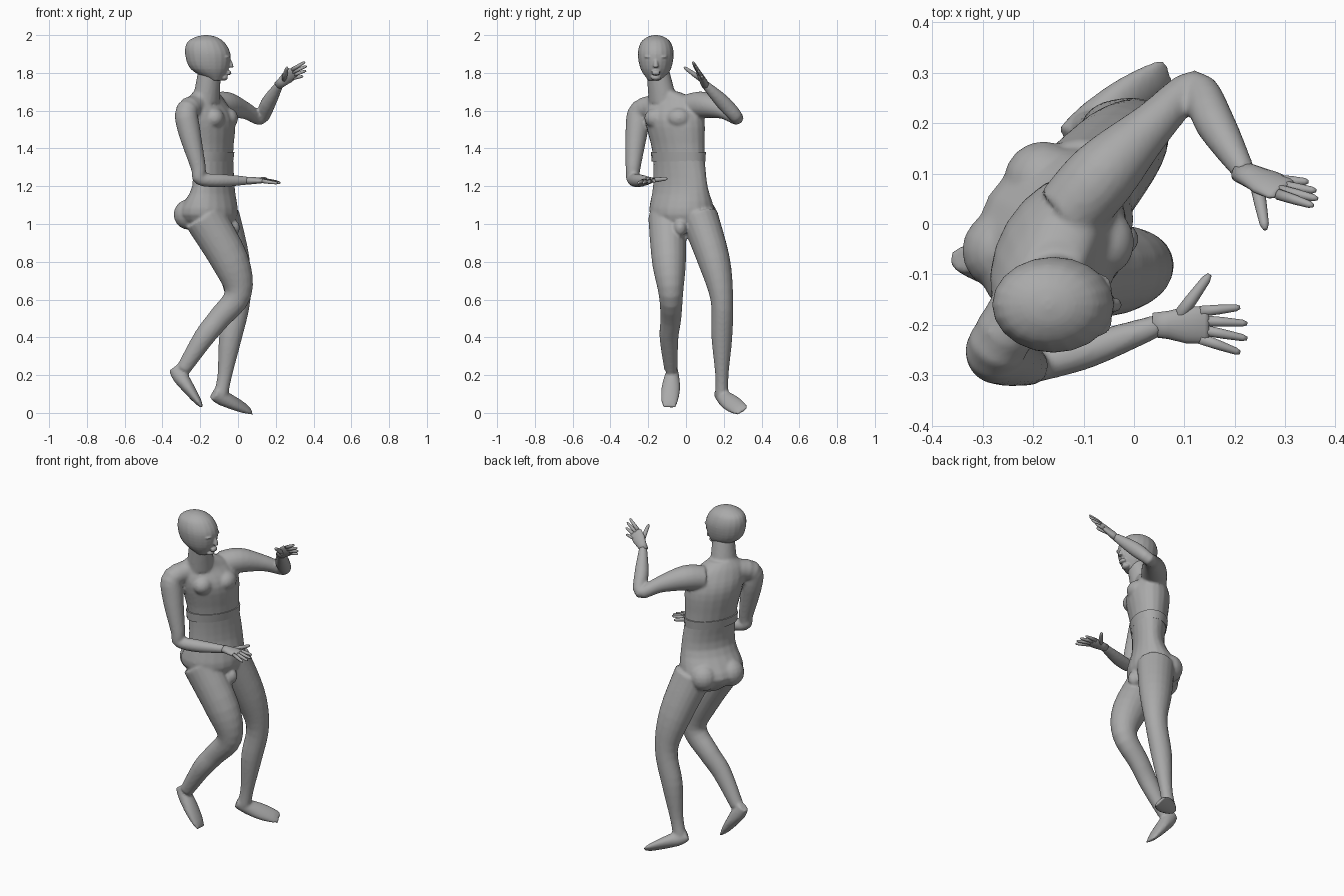
import bpy, bmesh, math
from mathutils import Vector, Matrix

cube = bpy.data.objects.get("Cube")
if cube:
    bpy.data.objects.remove(cube, do_unlink=True)

grey = bpy.data.materials.new("plain grey")
grey.use_nodes = True
grey.diffuse_color = (0.4, 0.4, 0.4, 1)
grey.node_tree.nodes["Principled BSDF"].inputs["Base Color"].default_value = grey.diffuse_color

SIDES = 20
STEPS = 4
X, Y, Z = Matrix.Identity(3)
TURN = Matrix.Rotation(math.radians(-31), 3, "Z")   # trunk is turned to its right
AHEAD, ACROSS = TURN @ X, TURN @ Y


def flow(rows):
    """Fill in rows between the given ones along a smooth spline."""
    keys = [Vector(row) for row in rows]
    keys = [keys[0], *keys, keys[-1]]
    filled = []
    for before, start, end, after in zip(keys, keys[1:], keys[2:], keys[3:]):
        leave, arrive = (end - before) / 2, (after - start) / 2
        for step in range(STEPS):
            t = step / STEPS
            blend = t * t * (3 - 2 * t)
            filled.append(start.lerp(end, blend)
                          + leave * t * (1 - t) ** 2 - arrive * t * t * (1 - t))
    return filled + [keys[-1]]


def skin(bm, rings):
    """Bridge a list of (centre, axis, other axis) ellipses into a closed tube."""
    angles = [math.tau * i / SIDES for i in range(SIDES)]
    loops = [[bm.verts.new(centre + u * math.cos(t) + v * math.sin(t)) for t in angles]
             for centre, u, v in rings]
    faces = [bm.faces.new(loops[0]), bm.faces.new(loops[-1])]
    for low, high in zip(loops, loops[1:]):
        for i in range(SIDES):
            faces.append(bm.faces.new((low[i - 1], low[i], high[i], high[i - 1])))
    bmesh.ops.recalc_face_normals(bm, faces=faces)


def stack(bm, rows, across=ACROSS, ahead=AHEAD):
    """Level rings: x, y, z, half width, half depth."""
    skin(bm, [(Vector(row[:3]), across * row[3], ahead * row[4]) for row in flow(rows)])


def sweep(bm, path, widths, depths, side):
    """Rings square to a path, with the width lying along the side direction."""
    rings = []
    last = len(path) - 1
    for i, centre in enumerate(path):
        along = (path[min(i + 1, last)] - path[max(i - 1, 0)]).normalized()
        u = (side - along * side.dot(along)).normalized()
        rings.append((centre, u * widths[i], along.cross(u) * depths[i]))
    skin(bm, rings)


def limb(bm, rows, side=Y, depth=1.0):
    """Smooth limb through joints: x, y, z, radius."""
    rows = flow(rows)
    radii = [row[3] for row in rows]
    sweep(bm, [Vector(row[:3]) for row in rows], radii, [r * depth for r in radii], side)


def foot(bm, heel, toe, side):
    """Foot from heel to toe: widest at the ball, thinning forward."""
    heel, toe = Vector(heel), Vector(toe)
    steps = [i / 8 for i in range(9)]
    widths = [.025 + .025 * math.sin(math.pi * f * .85) for f in steps]
    depths = [.006 + .042 * (1 - f) ** .6 * min(1, .6 + 2 * f) for f in steps]
    sweep(bm, [heel.lerp(toe, f) for f in steps], widths, depths, side)


def ball(bm, centre, size):
    place = Matrix.Translation(centre) @ Matrix.Diagonal((*size, 1))
    bmesh.ops.create_uvsphere(bm, u_segments=16, v_segments=10, radius=1, matrix=place)


def finish(name, bm):
    mesh = bpy.data.meshes.new(name)
    bm.to_mesh(mesh)
    bm.free()
    mesh.materials.append(grey)
    mesh.shade_smooth()
    obj = bpy.data.objects.new(name, mesh)
    bpy.context.collection.objects.link(obj)
    return obj


def fuse(obj, voxel, rounds):
    """Merge overlapping volumes into one soft surface."""
    merge = obj.modifiers.new("fuse", "REMESH")
    merge.mode = "VOXEL"
    merge.voxel_size = voxel
    merge.use_smooth_shade = True
    soften = obj.modifiers.new("soften", "SMOOTH")
    soften.factor = .5
    soften.iterations = rounds


def hand(name, wrist, knuckle, side, reach, thumb):
    """Flat palm with four fanned, tapering fingers and a thumb."""
    bm = bmesh.new()
    wrist, knuckle, reach = Vector(wrist), Vector(knuckle), Vector(reach)
    side = Vector(side).normalized()
    run = knuckle - wrist
    path = [wrist.lerp(knuckle, f) for f in (-.15, .2, .6, 1, 1.1)]
    sweep(bm, path, (.024, .028, .037, .037, .03), (.02, .02, .016, .012, .008), side)
    digits = [(wrist + run * .3, Vector(thumb), .013)]
    for place in (-1.5, -.5, .5, 1.5):
        start = knuckle + side * place * .018
        longer = 1.3 - .2 * abs(place)
        digits.append((start - run * .1, start + reach * longer + side * place * .012, .01))
    for start, tip, radius in digits:
        taper = [radius * f for f in (1.1, .95, .7, .35)]
        sweep(bm, [start.lerp(tip, f) for f in (0, .5, .9, 1)], taper, taper, side)
    finish(name, bm)


# Body: trunk and neck
body = bmesh.new()
stack(body, [
    (-.14, -.01, .95, .09, .08), (-.16, -.02, 1.05, .18, .15),
    (-.13, -.03, 1.2, .16, .09), (-.14, -.04, 1.38, .15, .1),
    (-.15, -.06, 1.55, .17, .12), (-.17, -.08, 1.65, .15, .08),
    (-.17, -.11, 1.7, .08, .06)])
stack(body, [(-.17, -.12, 1.64, .08, .07), (-.15, -.15, 1.82, .06, .06)])
# Body: chest, seat and groin
for hand_side in (-1, 1):
    chest = Vector((-.15, -.06, 1.56)) + ACROSS * .07 * hand_side + AHEAD * .07
    ball(body, chest, (.055, .065, .055))
    seat = Vector((-.16, -.02, 1.05)) + ACROSS * .08 * hand_side - AHEAD * .07
    ball(body, seat, (.08, .08, .08))
ball(body, (-.03, -.03, .98), (.04, .035, .045))
# Body: right leg lifted behind, left leg standing
limb(body, [(-.18, -.1, 1.04, .1), (-.04, -.09, .8, .09), (0, -.08, .63, .065),
            (-.1, -.08, .5, .055), (-.18, -.09, .4, .05), (-.29, -.08, .23, .035)],
     depth=1.1)
foot(body, (-.34, -.07, .24), (-.19, -.09, .03), Y)
limb(body, [(-.1, .07, 1.04, .1), (-.03, .15, .8, .085), (0, .19, .6, .06),
            (-.04, .19, .4, .055), (-.07, .19, .2, .035), (-.09, .19, .1, .035)],
     depth=1.1)
foot(body, (-.13, .17, .1), (.07, .3, .01), ACROSS)
# Body: left arm raised, right arm held low
limb(body, [(-.13, .02, 1.62, .07), (-.06, .1, 1.63, .07), (.04, .2, 1.6, .045),
            (.12, .27, 1.56, .035), (.16, .2, 1.64, .04), (.22, .1, 1.74, .022)],
     side=Z)
limb(body, [(-.2, -.13, 1.63, .06), (-.27, -.24, 1.6, .06), (-.26, -.26, 1.5, .06),
            (-.21, -.28, 1.3, .04), (-.2, -.28, 1.24, .035), (-.09, -.25, 1.23, .035),
            (.05, -.2, 1.23, .022)])
fuse(finish("body", body), .008, 4)

# Head: egg-shaped skull with nose, lips, chin, brows and eyelids
head = bmesh.new()
stack(head, [
    (-.12, -.16, 1.76, .04, .03), (-.15, -.16, 1.82, .08, .1),
    (-.16, -.16, 1.9, .095, .12), (-.17, -.16, 1.96, .08, .1),
    (-.17, -.16, 1.99, .045, .055), (-.17, -.16, 2, .01, .01)], Y, X)
limb(head, [(-.06, -.16, 1.89, .01), (-.04, -.16, 1.85, .012), (-.04, -.16, 1.83, .016)])
for height in (1.806, 1.795):
    ball(head, (-.05, -.16, height), (.015, .024, .006))
ball(head, (-.075, -.16, 1.775), (.022, .027, .016))
for cheek in (-.035, .035):
    ball(head, (-.064, cheek - .16, 1.885), (.02, .026, .008))
    ball(head, (-.07, cheek - .16, 1.864), (.019, .017, .008))
fuse(finish("head", head), .005, 3)

# Hands
hand("left_hand", wrist=(.22, .1, 1.74), knuckle=(.29, .07, 1.8), side=(.1, -.5, .8),
     reach=(.06, -.01, .02), thumb=(.26, -.01, 1.83))
hand("right_hand", wrist=(.05, -.2, 1.23), knuckle=(.14, -.2, 1.23), side=(0, 1, .1),
     reach=(.07, -.01, -.01), thumb=(.15, -.1, 1.24))

# Waist band: thin raised strip around the middle
band = bmesh.new()
stack(band, [(-.14, -.04, 1.33, .155, .097), (-.14, -.04, 1.38, .158, .105)])
strip = finish("waist_band", band)
bpy.context.view_layer.objects.active = strip
strip.select_set(True)
bpy.ops.object.shade_smooth_by_angle(angle=math.radians(40))
